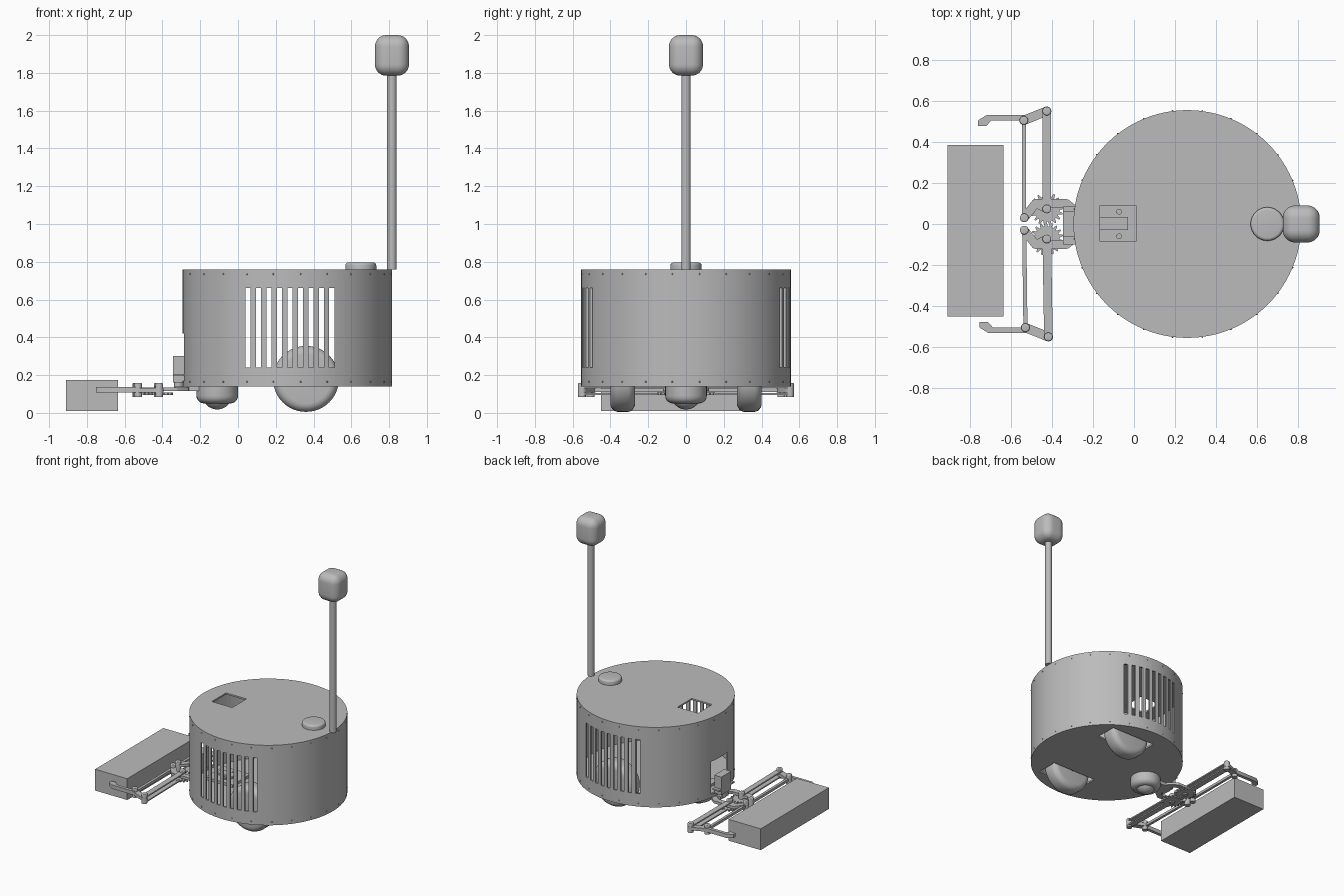
import bpy, bmesh, math
from mathutils import Vector, Matrix

cube = bpy.data.objects.get("Cube")
if cube:
    bpy.data.objects.remove(cube, do_unlink=True)

grey = bpy.data.materials.new("plain grey")
grey.use_nodes = True
GREY = (0.5, 0.5, 0.5, 1)
grey.diffuse_color = GREY
grey.node_tree.nodes["Principled BSDF"].inputs["Base Color"].default_value = GREY


def finish(name, bm, smooth=True):
    bmesh.ops.recalc_face_normals(bm, faces=bm.faces)
    mesh = bpy.data.meshes.new(name)
    bm.to_mesh(mesh)
    bm.free()
    mesh.materials.append(grey)
    ob = bpy.data.objects.new(name, mesh)
    bpy.context.collection.objects.link(ob)
    if smooth:
        shade(ob)
    return ob


def shade(ob):
    bpy.ops.object.select_all(action='DESELECT')
    ob.select_set(True)
    bpy.context.view_layer.objects.active = ob
    bpy.ops.object.shade_smooth_by_angle(angle=math.radians(35))


def add_box(bm, x, y, z):
    """Box from (low, high) ranges."""
    centre = Vector([(r[0] + r[1]) / 2 for r in (x, y, z)])
    size = [r[1] - r[0] for r in (x, y, z)]
    bmesh.ops.create_cube(bm, size=1, matrix=Matrix.Translation(centre) @ Matrix.Diagonal((*size, 1)))


def box(name, x, y, z, bevel=0, segments=5):
    bm = bmesh.new()
    add_box(bm, x, y, z)
    if bevel:
        bmesh.ops.bevel(bm, geom=bm.edges[:], offset=bevel, segments=segments,
                        profile=0.5, affect='EDGES')
    return finish(name, bm, bevel > 0)


def lathe(name, profile, at, axis='Z', steps=32):
    """Spin (radius, height) points around an axis through a point."""
    bm = bmesh.new()
    verts = [bm.verts.new((r, 0, h)) for r, h in profile]
    edges = [bm.edges.new(pair) for pair in zip(verts, verts[1:])]
    bmesh.ops.spin(bm, geom=verts + edges, cent=(0, 0, 0), axis=(0, 0, 1),
                   angle=math.tau, steps=steps, use_duplicate=False)
    bmesh.ops.remove_doubles(bm, verts=bm.verts, dist=1e-5)
    if axis == 'Y':
        bm.transform(Matrix.Rotation(math.pi / 2, 4, 'X'))
    bm.transform(Matrix.Translation(at))
    return finish(name, bm)


def disc(name, x, y, r, z0, z1, steps=32, bevel=0):
    rim = [(r, z1)]
    if bevel:
        rim = [(r - bevel + bevel * math.cos(a), z1 - bevel + bevel * math.sin(a))
               for a in [math.pi / 2 * i / 4 for i in range(5)]]
    return lathe(name, [(0, z0), (r, z0)] + rim + [(0, z1)], (x, y, 0), steps=steps)


def prism(name, points, z0, z1):
    bm = bmesh.new()
    face = bm.faces.new([bm.verts.new((x, y, z0)) for x, y in points])
    new = bmesh.ops.extrude_face_region(bm, geom=[face])["geom"]
    bmesh.ops.translate(bm, vec=(0, 0, z1 - z0),
                        verts=[v for v in new if isinstance(v, bmesh.types.BMVert)])
    return finish(name, bm)


def bar(name, a, b, width, z0, z1):
    """Flat bar with round ends."""
    turn = math.atan2(b[1] - a[1], b[0] - a[0])
    points = []
    for end, start in ((b, -math.pi / 2), (a, math.pi / 2)):
        for i in range(9):
            t = turn + start + math.pi * i / 8
            points.append((end[0] + width / 2 * math.cos(t), end[1] + width / 2 * math.sin(t)))
    return prism(name, points, z0, z1)


def cut(ob, bm, name):
    cutter = finish(name, bm, False)
    cutter.hide_render = True
    mod = ob.modifiers.new("cut", 'BOOLEAN')
    mod.object, mod.operation, mod.solver = cutter, 'DIFFERENCE', 'EXACT'
    bpy.context.view_layer.objects.active = ob
    bpy.ops.object.modifier_apply(modifier=mod.name)
    bpy.data.objects.remove(cutter, do_unlink=True)


# Hollow drum body
CX, R, LOW, TOP, WALL = 0.26, 0.555, 0.14, 0.76, 0.012
WHEEL_X, WHEEL_Y, WHEEL_R = 0.36, 0.335, 0.175
body = disc("body_shell", CX, 0, R, LOW, TOP, steps=96)
bm = bmesh.new()
bmesh.ops.create_cone(bm, cap_ends=True, segments=96, radius1=R - WALL, radius2=R - WALL,
                      depth=TOP - LOW - 2 * WALL,
                      matrix=Matrix.Translation((CX, 0, (LOW + TOP) / 2)))
cut(body, bm, "hollow_cutter")

# Vent slots, top hatch, front window and wheel wells
bm = bmesh.new()
for i in range(9):
    x = 0.053 + i * 0.0555
    add_box(bm, (x - 0.014, x + 0.014), (-1, 1), (0.24, 0.66))
cut(body, bm, "slot_cutter")
bm = bmesh.new()
add_box(bm, (-0.165, 0.01), (-0.085, 0.09), (0.7, 0.8))
add_box(bm, (-0.4, -0.2), (-0.1, 0.1), (0.17, 0.42))
for s in (-1, 1):
    y = s * WHEEL_Y
    add_box(bm, (0.17, 0.55), (y - 0.085, y + 0.085), (0.1, 0.2))
cut(body, bm, "opening_cutter")
shade(body)

# Rivets round the top and bottom edges
bm = bmesh.new()
for i in range(24):
    a = math.tau * (i + 0.5) / 24
    for z in (LOW + 0.025, TOP - 0.025):
        bmesh.ops.create_icosphere(bm, subdivisions=1, radius=0.005, matrix=Matrix.Translation(
            (CX + R * math.cos(a), R * math.sin(a), z)))
finish("rivets", bm)

# Plate and screws under the top hatch
box("hatch_plate", (-0.2, 0.03), (-0.11, 0.11), (0.155, 0.175))
box("hatch_bracket", (-0.165, -0.03), (-0.03, 0.035), (0.175, 0.19))
for s in (-1, 1):
    disc("plate_screw", -0.073, s * 0.06, 0.014, 0.17, 0.185, 16)

# Wheels with rounded tyres and raised hubs
for side, s in (("left", 1), ("right", -1)):
    tyre = [(0, -0.066), (0.13, -0.066)]
    tyre += [(0.13 + 0.045 * math.cos(a), math.copysign(0.021, a) + 0.045 * math.sin(a))
             for a in [-math.pi / 2 + math.pi * i / 11 for i in range(12)]]
    tyre += [(0.13, 0.066), (0, 0.066)]
    lathe("wheel_" + side, tyre, (WHEEL_X, s * WHEEL_Y, 0.18), 'Y', 48)
    lathe("axle_" + side, [(0, -0.1), (0.03, -0.1), (0.03, 0.07), (0, 0.07)],
          (WHEEL_X, s * 0.3, 0.18), 'Y', 24)

# Ball caster
caster = [(0, 0.15), (0.11, 0.15), (0.11, 0.09)]
caster += [(0.07 + 0.04 * math.cos(a), 0.09 - 0.04 * math.sin(a))
           for a in [math.pi / 2 * i / 5 for i in range(1, 6)]] + [(0, 0.05)]
lathe("caster_socket", caster, (-0.11, 0, 0))
bm = bmesh.new()
bmesh.ops.create_uvsphere(bm, u_segments=32, v_segments=16, radius=0.08,
                          matrix=Matrix.Translation((-0.11, 0, 0.098)))
finish("caster_ball", bm)

# Button, pole and rounded knob
disc("top_button", 0.65, 0, 0.082, 0.755, 0.796, 40, 0.015)
disc("pole", 0.815, 0, 0.025, 0.758, 1.8, 24)
box("pole_knob", (0.725, 0.905), (-0.09, 0.09), (1.785, 2), 0.06, 8)

# Carried block
box("cargo_block", (-0.91, -0.635), (-0.45, 0.385), (0.01, 0.175))

# Gripper servo
box("servo_body", (-0.345, -0.285), (-0.06, 0.06), (0.16, 0.3))
box("servo_tabs", (-0.345, -0.285), (-0.1, 0.085), (0.195, 0.207))
disc("servo_shaft", -0.315, 0, 0.025, 0.12, 0.165, 20)
box("gripper_mount", (-0.33, -0.18), (-0.05, 0.05), (0.115, 0.14))


def gear(name, x, y, teeth, r, phase):
    points = []
    for i in range(teeth * 4):
        a = math.tau * i / (teeth * 4) + phase
        rad = r if i % 4 < 2 else r - 0.018
        points.append((x + rad * math.cos(a), y + rad * math.sin(a)))
    prism(name, points, 0.095, 0.108)


# Gripper: mirrored frame, gears, linkage and fingers
for side, s in (("left", 1), ("right", -1)):
    dx = 0 if s > 0 else 0.008
    inner, pivot = (-0.535, s * 0.03), (-0.425, s * 0.073)
    elbow, corner = (-0.537 + dx, s * 0.505), (-0.425 + dx, s * 0.55)
    frame = [inner, (-0.48, s * 0.1), (-0.33, s * 0.1), (-0.28, s * 0.06)]
    for a, b in zip(frame, frame[1:]):
        bar("gripper_frame_" + side, a, b, 0.042, 0.115, 0.135)
    bar("gripper_spoke_" + side, pivot, (-0.48, s * 0.1), 0.04, 0.115, 0.135)
    gear("gear_" + side, *pivot, 18, 0.08, 0 if s > 0 else math.tau / 36)
    bar("front_link_" + side, inner, elbow, 0.02, 0.11, 0.13)
    bar("rear_link_upper_" + side, pivot, corner, 0.042, 0.132, 0.142)
    bar("rear_link_lower_" + side, pivot, corner, 0.042, 0.095, 0.105)
    bar("finger_base_" + side, elbow, corner, 0.045, 0.108, 0.132)
    tip = [(-0.53, 0.488), (-0.53, 0.53), (-0.72, 0.53), (-0.76, 0.505),
           (-0.76, 0.478), (-0.72, 0.478), (-0.695, 0.505), (-0.55, 0.505)]
    prism("finger_" + side, [(x + dx, s * y) for x, y in tip], 0.108, 0.138)
    for x, y in (inner, pivot, elbow, corner):
        disc("pivot_bolt_" + side, x, y, 0.021, 0.085, 0.158, 20, 0.006)
